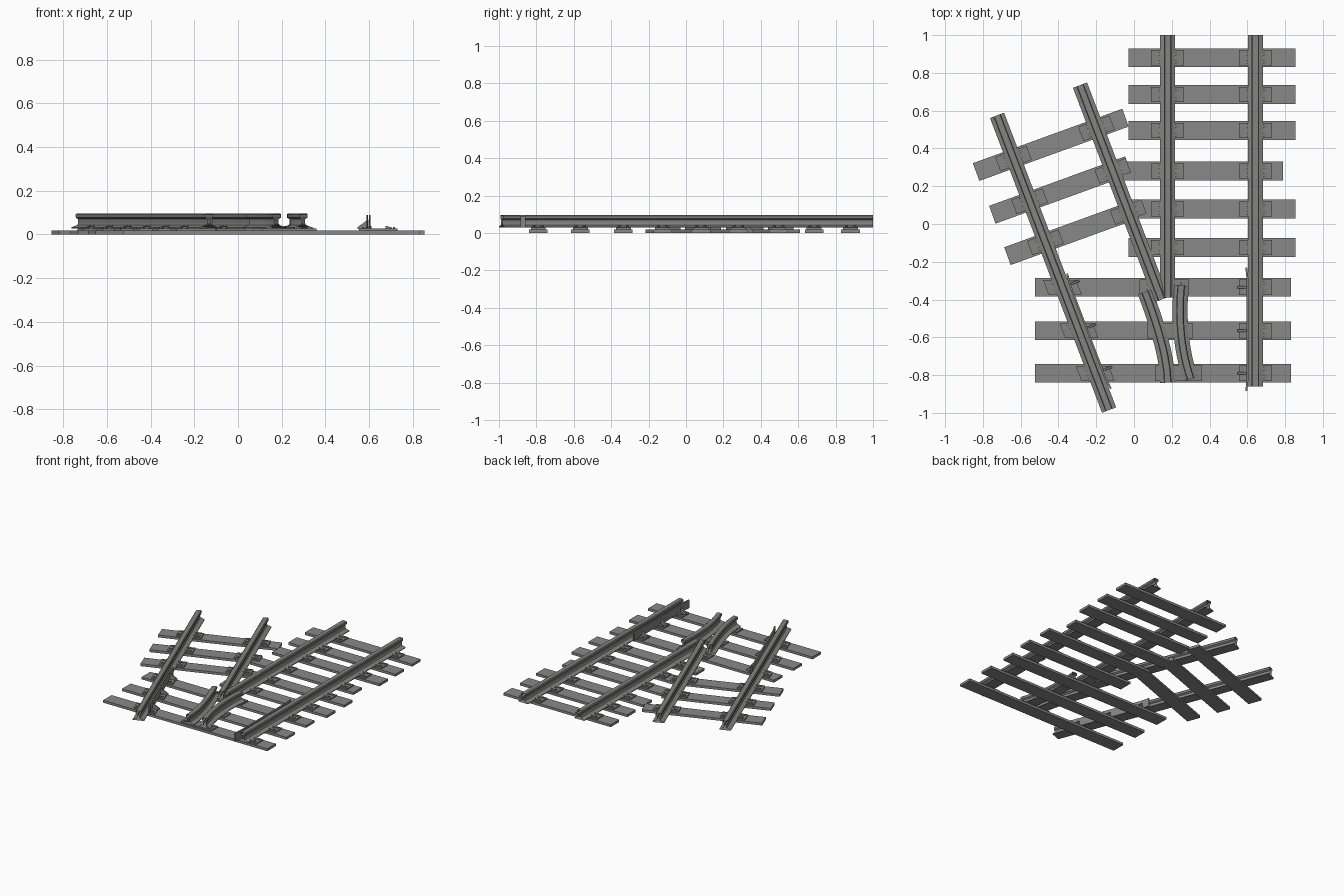
import bpy
from mathutils import Vector

cube = bpy.data.objects.get("Cube")
if cube:
    bpy.data.objects.remove(cube)


def material(name, rgb):
    m = bpy.data.materials.new(name)
    m.use_nodes = True
    m.diffuse_color = (*rgb, 1)
    m.node_tree.nodes["Principled BSDF"].inputs["Base Color"].default_value = (*rgb, 1)
    return m


TIE = material("grey tie", (0.25, 0.25, 0.25))
STEEL = material("grey steel", (0.23, 0.235, 0.225))


def make(name, verts, faces, mat):
    mesh = bpy.data.meshes.new(name)
    mesh.from_pydata(verts, [], faces)
    mesh.materials.append(mat)
    ob = bpy.data.objects.new(name, mesh)
    bpy.context.collection.objects.link(ob)
    return ob


def slab(name, center, u, v, u0, u1, v0, v1, z0, z1, mat, taper=0):
    """Box spanned by ground directions u and v; taper lowers the u1 side."""
    corners = [(u0, v0), (u1, v0), (u1, v1), (u0, v1)]
    pts = [center + u * a + v * b for a, b in corners]
    tops = [z1, z1 - taper, z1 - taper, z1]
    verts = [(p.x, p.y, z0) for p in pts] + [(p.x, p.y, t) for p, t in zip(pts, tops)]
    faces = [(3, 2, 1, 0), (4, 5, 6, 7)]
    faces += [(i, (i + 1) % 4, (i + 1) % 4 + 4, i + 4) for i in range(4)]
    if u.cross(v) * (u1 - u0) * (v1 - v0) < 0:
        faces = [f[::-1] for f in faces]
    return make(name, verts, faces, mat)


def sweep(name, path, profile, mat):
    """Open-ended extrusion of an upright profile along a ground path."""
    n = len(profile)
    verts, faces = [], []
    for i, p in enumerate(path):
        t = (path[min(i + 1, len(path) - 1)] - path[max(i - 1, 0)]).normalized()
        side = Vector((t.y, -t.x))
        for a, z in profile:
            q = p + side * a
            verts.append((q.x, q.y, z))
    for i in range(len(path) - 1):
        for j in range(n):
            k = (j + 1) % n
            faces.append((i * n + j, i * n + n + j, i * n + n + k, i * n + k))
    return make(name, verts, faces, mat)


def bezier(a, b, c, steps=12):
    return [a * (1 - t) ** 2 + b * (2 * t * (1 - t)) + c * t * t
            for t in (i / steps for i in range(steps + 1))]


# rail section: foot, web and head
half = [(0.040, 0.028), (0.040, 0.033), (0.012, 0.043), (0.008, 0.050),
        (0.008, 0.070), (0.019, 0.077), (0.020, 0.091), (0.015, 0.097)]
RAIL = half + [(-a, z) for a, z in reversed(half)]

# rails
V = Vector
ends = {
    "left_main_rail": (V((0.643, -0.86)), V((0.643, 1.0))),
    "inner_main_rail": (V((0.178, -0.39)), V((0.178, 1.0))),
    "inner_branch_rail": (V((0.146, -0.40)), V((-0.286, 0.735))),
    "outer_branch_rail": (V((-0.132, -0.985)), V((-0.725, 0.575))),
}
for name, (a, b) in ends.items():
    sweep(name, [a, b], RAIL, STEEL)
wings = {
    "right_wing_rail": bezier(V((0.178, -0.84)), V((0.178, -0.674)), V((0.058, -0.36))),
    "left_wing_rail": bezier(V((0.30, -0.82)), V((0.225, -0.60)), V((0.25, -0.325))),
}
for name, path in wings.items():
    ob = sweep(name, path, RAIL, STEEL)
    bpy.context.view_layer.objects.active = ob
    ob.select_set(True)
    bpy.ops.object.shade_smooth_by_angle()
    ob.select_set(False)


# rail fastenings
def fasten(name, p, u, v):
    slab(name + "_plate", p, u, v, -0.088, 0.088, -0.04, 0.04, 0.018, 0.028, STEEL)
    for s in (-1, 1):
        for w in (-0.022, 0.022):
            slab(name + "_clip", p, u * s, v, 0.032, 0.062, w - 0.009, w + 0.009,
                 0.026, 0.040, STEEL, taper=0.008)
            slab(name + "_bolt", p, u * s, v, 0.066, 0.076, w - 0.005, w + 0.005,
                 0.026, 0.034, STEEL)


def crossing(p, u, rail):
    a, b = ends[rail]
    v = (b - a).normalized()
    return a + v * ((p - a).cross(u) / v.cross(u)), v


def tie(name, a, b, rails):
    u = (b - a).normalized()
    v = Vector((-u.y, u.x))
    slab(name, a, u, v, 0, (b - a).length, -0.05, 0.05, 0, 0.018, TIE)
    for r in rails:
        p, d = crossing(a, u, r)
        fasten(name + "_" + r, p, u, d)


# main line ties
main = ("left_main_rail", "inner_main_rail")
for i, (y, x0, x1) in enumerate([(0.88, -0.03, 0.855), (0.685, -0.03, 0.855),
                                 (0.495, -0.03, 0.855), (0.28, -0.06, 0.79),
                                 (0.08, -0.03, 0.855), (-0.125, -0.03, 0.855)]):
    tie(f"main_tie_{i}", V((x0, y)), V((x1, y)), main)

# branch ties
for i, (a, b) in enumerate([((-0.836, 0.275), (-0.045, 0.563)),
                            ((-0.75, 0.049), (-0.03, 0.311)),
                            ((-0.67, -0.17), (0.03, 0.085))]):
    tie(f"branch_tie_{i}", V(a), V(b), ("inner_branch_rail", "outer_branch_rail"))

# long ties under the crossing, with wide plates below the wing rails
X = V((1, 0))
Y = V((0, 1))
long_ys = (-0.335, -0.565, -0.79)
for i, (y, x0, x1) in enumerate(zip(long_ys, (0.03, 0.07, 0.11), (0.29, 0.31, 0.36))):
    tie(f"long_tie_{i}", V((-0.525, y)), V((0.83, y)),
        ("left_main_rail", "outer_branch_rail"))
    slab(f"crossing_plate_{i}", V((0, y)), X, Y, x0, x1, -0.04, 0.04, 0.018, 0.028, STEEL)
    for x, s in ((x0, 1), (x1, -1)):
        for w in (-0.02, 0.02):
            slab("crossing_clip", V((x, y + w)), X * s, Y, 0.045, 0.015, -0.009, 0.009,
                 0.026, 0.038, STEEL, taper=0.006)


# guard rails with flared ends and triangular braces
def guard(name, rail, side, y0, y1):
    a, b = ends[rail]
    v = (b - a).normalized()
    n = Vector((v.y, -v.x)) * side
    ts = [(y - a.y) / v.y for y in (y0, y0 + 0.06, y1 - 0.06, y1)]
    path = [a + v * t + n * o for t, o in zip(ts, (0.049, 0.042, 0.042, 0.049))]
    sweep(name, path, [(-0.005, 0.030), (0.005, 0.030), (0.005, 0.090), (-0.005, 0.090)], STEEL)
    for y in long_ys:
        p, _ = crossing(V((0, y)), X, rail)
        slab(name + "_brace", p, n, v, 0.045, 0.095, -0.006, 0.006, 0.026, 0.070,
             STEEL, taper=0.036)


guard("left_guard_rail", "left_main_rail", -1, -0.885, -0.23)
guard("right_guard_rail", "outer_branch_rail", 1, -0.89, -0.28)
